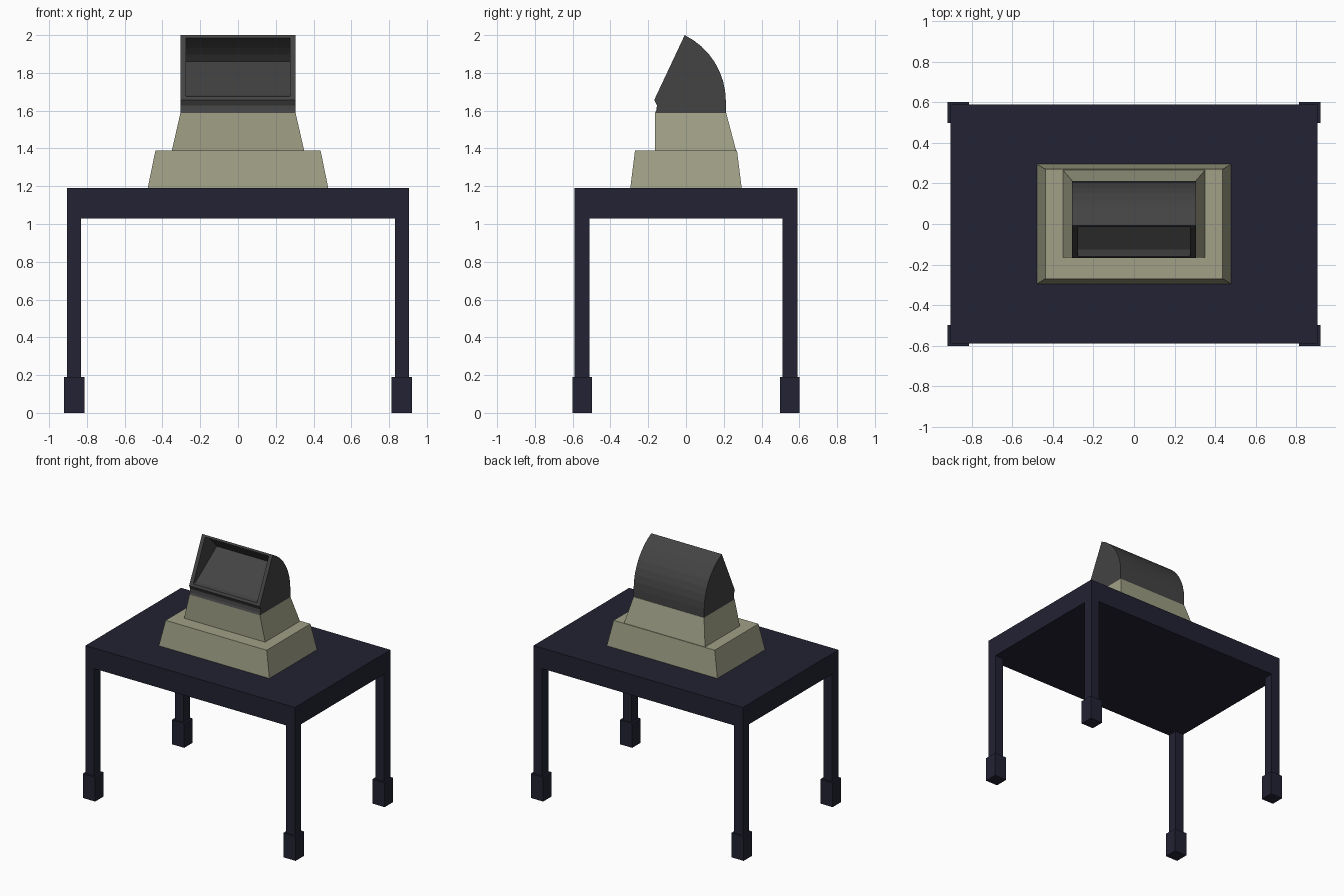
import bpy, bmesh
from math import sin, cos, radians

cube = bpy.data.objects.get("Cube")
if cube:
    bpy.data.objects.remove(cube, do_unlink=True)


def material(name, color):
    mat = bpy.data.materials.new(name)
    mat.use_nodes = True
    mat.diffuse_color = (*color, 1)
    mat.node_tree.nodes["Principled BSDF"].inputs["Base Color"].default_value = (*color, 1)
    return mat


NAVY = material("dark navy", (0.016, 0.016, 0.033))
KHAKI = material("khaki grey", (0.35, 0.35, 0.24))
CHARCOAL = material("charcoal", (0.057, 0.057, 0.057))


def loft(name, lower, upper, mat):
    """Closed solid between two rings with the same number of points."""
    bm = bmesh.new()
    a = [bm.verts.new(p) for p in lower]
    b = [bm.verts.new(p) for p in upper]
    bm.faces.new(a)
    bm.faces.new(b)
    for i in range(len(a)):
        j = (i + 1) % len(a)
        bm.faces.new((a[i], a[j], b[j], b[i]))
    bmesh.ops.recalc_face_normals(bm, faces=bm.faces)
    mesh = bpy.data.meshes.new(name)
    bm.to_mesh(mesh)
    bm.free()
    mesh.materials.append(mat)
    obj = bpy.data.objects.new(name, mesh)
    bpy.context.collection.objects.link(obj)
    return obj


def rect(x0, x1, y0, y1, z):
    return [(x0, y0, z), (x1, y0, z), (x1, y1, z), (x0, y1, z)]


def block(name, x, y, z, mat):
    return loft(name, rect(*x, *y, z[0]), rect(*x, *y, z[1]), mat)


def prism(name, profile, half_width, mat):
    """Extrude a (y, z) profile across x."""
    return loft(name, [(-half_width, y, z) for y, z in profile],
                [(half_width, y, z) for y, z in profile], mat)


def arc(radius, start, end, steps):
    """Hood curve about its shared centre, angles in degrees."""
    angles = [radians(start + (end - start) * i / steps) for i in range(steps + 1)]
    return [(-0.179 + radius * cos(t), 1.65 + radius * sin(t)) for t in angles]


# Table
block("table_top", (-0.905, 0.905), (-0.59, 0.59), (1.03, 1.19), NAVY)
for sx, side in ((1, "left"), (-1, "right")):
    for sy, end in ((-1, "front"), (1, "back")):
        block(f"{end}_{side}_leg", (sx * 0.83, sx * 0.905), (sy * 0.512, sy * 0.59),
              (0.19, 1.03), NAVY)
        block(f"{end}_{side}_foot", (sx * 0.813, sx * 0.92), (sy * 0.497, sy * 0.602),
              (0, 0.19), NAVY)

# Two tapered plinth steps; the upper one is upright at the front
loft("lower_plinth", rect(-0.478, 0.478, -0.295, 0.295, 1.19),
     rect(-0.437, 0.437, -0.27, 0.27, 1.39), KHAKI)
loft("upper_plinth", rect(-0.35, 0.35, -0.165, 0.265, 1.39),
     rect(-0.305, 0.305, -0.165, 0.213, 1.587), KHAKI)

# Curved hood with a slanted front and a shallow groove under it
front = [(-0.165, 1.587), (-0.157, 1.602), (-0.154, 1.628), (-0.168, 1.657)]
back = [(0.211, 1.587)] + arc(0.39, 0, 63.8, 8)
hood = prism("hood", front + back[::-1], 0.305, CHARCOAL)

# Recess with a reclined panel as its floor
recess = [(-0.205, 1.696), (-0.160, 1.675), (-0.125, 1.681)]
recess += arc(0.3735, 34.2, 63.8, 4) + [(-0.059, 2.006)]
cutter = prism("recess_cutter", recess, 0.275, CHARCOAL)
cutter.hide_render = True
cut = hood.modifiers.new("recess", "BOOLEAN")
cut.operation = "DIFFERENCE"
cut.solver = "EXACT"
cut.object = cutter
bpy.context.view_layer.objects.active = hood
bpy.ops.object.modifier_apply(modifier=cut.name)
bpy.data.objects.remove(cutter, do_unlink=True)
